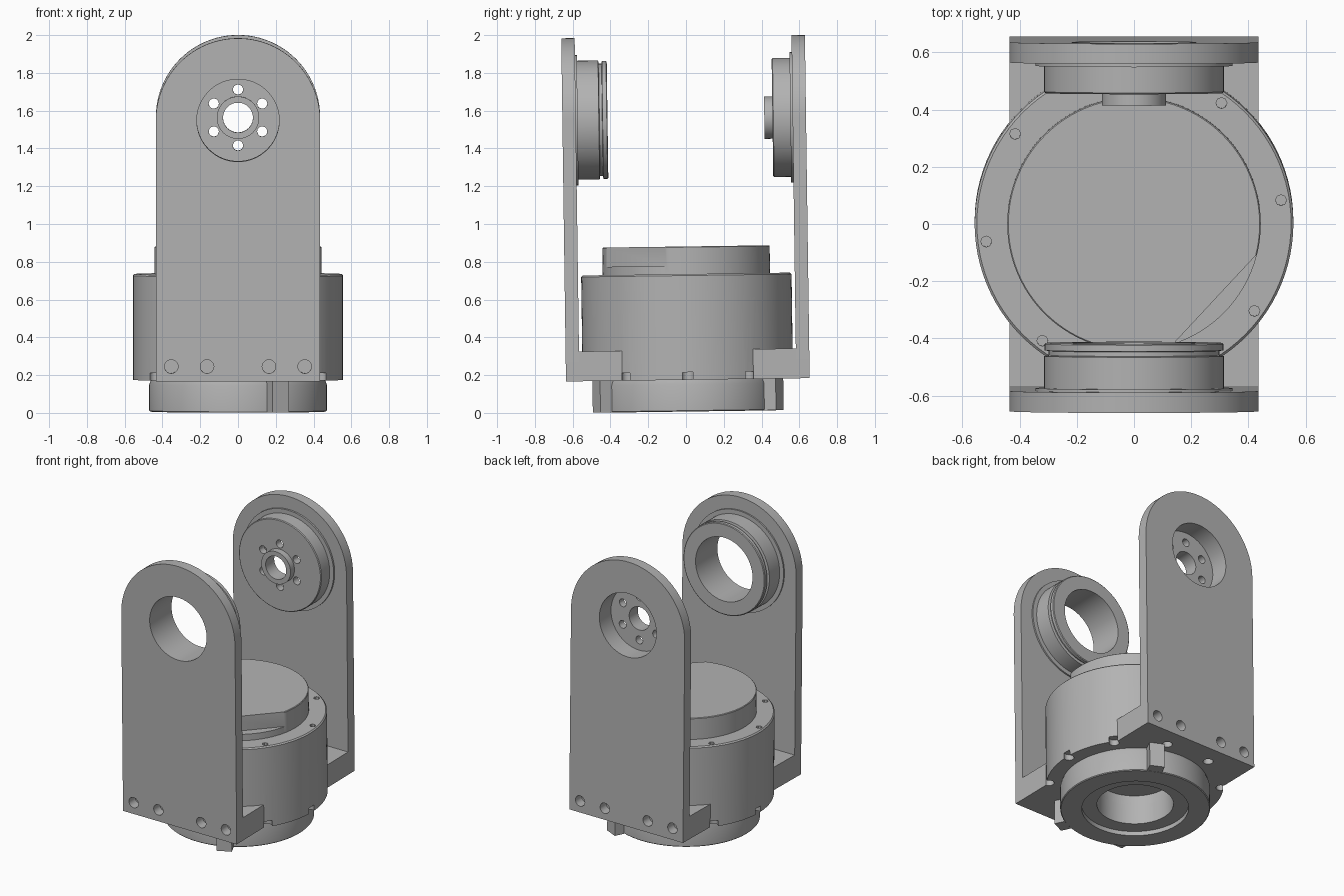
import bpy, bmesh, math
from mathutils import Matrix, Vector

if "Cube" in bpy.data.objects:
    bpy.data.objects.remove(bpy.data.objects["Cube"])

CY = 0.012            # centre of the whole unit along y
AX = 1.557            # height of the pivot axis
TILT = Matrix.Rotation(0.0138, 4, 'X')

grey = bpy.data.materials.new("metal_grey")
grey.diffuse_color = (0.45, 0.45, 0.45, 1)
grey.use_nodes = True
grey.node_tree.nodes["Principled BSDF"].inputs["Base Color"].default_value = grey.diffuse_color


def finish(name, bm):
    bmesh.ops.remove_doubles(bm, verts=bm.verts, dist=1e-5)
    bmesh.ops.recalc_face_normals(bm, faces=bm.faces)
    me = bpy.data.meshes.new(name)
    bm.to_mesh(me)
    bm.free()
    me.materials.append(grey)
    ob = bpy.data.objects.new(name, me)
    bpy.context.collection.objects.link(ob)
    return ob


def add_lathe(bm, pts, loc, axis='Z', n=96):
    """Revolve (radius, height) points; a closed profile."""
    rings = []
    for i in range(n):
        a = 2 * math.pi * i / n
        ring = []
        for r, h in pts:
            u, v = r * math.cos(a), r * math.sin(a)
            p = (u, v, h) if axis == 'Z' else (u, h, v)
            ring.append(bm.verts.new(Vector(p) + Vector(loc)))
        rings.append(ring)
    m = len(pts)
    for i in range(n):
        A, B = rings[i], rings[(i + 1) % n]
        for j in range(m):
            k = (j + 1) % m
            if pts[j][0] == 0 and pts[k][0] == 0:
                continue
            if pts[j][0] == 0:
                bm.faces.new((A[j], B[k], A[k]))
            elif pts[k][0] == 0:
                bm.faces.new((A[j], B[j], A[k]))
            else:
                bm.faces.new((A[j], B[j], B[k], A[k]))


def lathe(name, pts, loc, axis='Z', n=96):
    bm = bmesh.new()
    add_lathe(bm, pts, loc, axis, n)
    return finish(name, bm)


def pegs(specs, axis):
    """Several cylinders in one mesh: (radius, start, end, location, sides)."""
    bm = bmesh.new()
    for r, a, b, loc, n in specs:
        add_lathe(bm, [(0, a), (r, a), (r, b), (0, b)], loc, axis, n)
    return finish("cutter", bm)


def box(name, lo, hi, mat=Matrix()):
    bm = bmesh.new()
    bmesh.ops.create_cube(bm, size=1)
    for v in bm.verts:
        v.co = mat @ Vector([lo[i] + (v.co[i] + .5) * (hi[i] - lo[i]) for i in range(3)])
    return finish(name, bm)


def boolean(ob, other, op='DIFFERENCE'):
    mod = ob.modifiers.new("b", 'BOOLEAN')
    mod.operation, mod.object, mod.solver = op, other, 'EXACT'
    bpy.context.view_layer.objects.active = ob
    bpy.ops.object.modifier_apply(modifier=mod.name)
    bpy.data.objects.remove(other)


def plate(name, y0, y1):
    """Upright arm with a round top."""
    bm = bmesh.new()
    out = [(-.435, .175), (.435, .175)]
    out += [(.435 * math.cos(math.pi * i / 48), AX + .435 * math.sin(math.pi * i / 48))
            for i in range(49)]
    f = bm.faces.new([bm.verts.new((x, y0, z)) for x, z in out])
    g = bmesh.ops.extrude_face_region(bm, geom=[f])
    bmesh.ops.translate(bm, vec=(0, y1 - y0, 0),
                        verts=[v for v in g['geom'] if isinstance(v, bmesh.types.BMVert)])
    return finish(name, bm)


def screw_holes(y0, y1):
    return [(.036, y0, y1, (x, 0, .254), 20) for x in (-.353, -.164, .164, .353)]


# front arm with through bore and screw holes
front_arm = plate("front_arm", -.633, -.562)
boolean(front_arm, pegs([(.218, -.7, -.5, (0, 0, AX), 96)] + screw_holes(-.7, -.565), 'Y'))
lathe("front_bearing_boss", [(.218, -.562), (.345, -.562), (.345, -.552), (.315, -.552),
      (.315, -.44), (.298, -.437), (.298, -.422), (.312, -.42), (.312, -.398), (.307, -.394),
      (.218, -.394)], (0, 0, AX), 'Y')

# back arm with pocket, drilled boss and hub
back_arm = plate("back_arm", .586, .657)
boolean(back_arm, pegs([(.218, .5, .7, (0, 0, AX), 96)] + screw_holes(.589, .7), 'Y'))
back_boss = lathe("back_drive_boss", [(.079, .436), (.112, .436), (.112, .479), (.31, .479),
                  (.315, .484), (.315, .574), (.345, .574), (.345, .586), (.218, .586),
                  (.218, .53), (.079, .53)], (0, 0, AX), 'Y')
boolean(back_boss, pegs([(.027, .4, .56, (.148 * math.sin(i * math.pi / 3), 0,
        AX + .148 * math.cos(i * math.pi / 3)), 16) for i in range(6)], 'Y'))

# round housing joined with the yoke floor
housing = lathe("housing", [(0, .175), (.557, .175), (.557, .727), (.549, .735), (0, .735)],
                (0, CY, 0))
boolean(housing, box("floor", (-.435, -.562, .175), (.435, .586, .333)), 'UNION')
cuts = [(.019, .68, .8, (.52 * math.cos(math.radians(a)), CY + .52 * math.sin(math.radians(a)), 0), 8)
        for a in (9, 54, 143, 187, 232, 324)]
cuts += [(.032, .1, .215, (.54 * math.cos(i * math.pi / 5), CY + .54 * math.sin(i * math.pi / 5), 0), 16)
         for i in range(10)]
boolean(housing, pegs(cuts, 'Z'))
boolean(housing, lathe("cutter", [(0, .1), (.24, .1), (.24, .24), (.1, .24), (.1, .3), (0, .3)],
                       (0, CY, 0)))

# turntable disc with a flat on one side
disc = lathe("turntable_disc", [(0, .73), (.443, .73), (.443, .877), (.439, .881), (0, .881)],
             (0, CY, 0))
side = Matrix.Translation((0, CY, 0)) @ Matrix.Rotation(math.radians(-43), 4, 'Z')
boolean(disc, box("cutter", (.386, -.5, .779), (.6, .5, 1), side))

# foot ring with two lugs
lathe("foot_ring", [(.24, .037), (.335, .037), (.335, .007), (.465, .007), (.47, .012),
      (.47, .15), (.462, .175), (.24, .175)], (0, CY, 0))
for nm, a in (("front", -65), ("back", 65)):
    m = Matrix.Translation((0, CY, 0)) @ Matrix.Rotation(math.radians(a), 4, 'Z')
    box(nm + "_foot_lug", (.44, -.048, .008), (.535, .048, .176), m)

# slight lean of the whole unit, and smooth shading with sharp edges
for ob in list(bpy.data.objects):
    ob.data.transform(TILT)
    bpy.ops.object.select_all(action='DESELECT')
    ob.select_set(True)
    bpy.context.view_layer.objects.active = ob
    bpy.ops.object.shade_smooth_by_angle(angle=math.radians(30))
